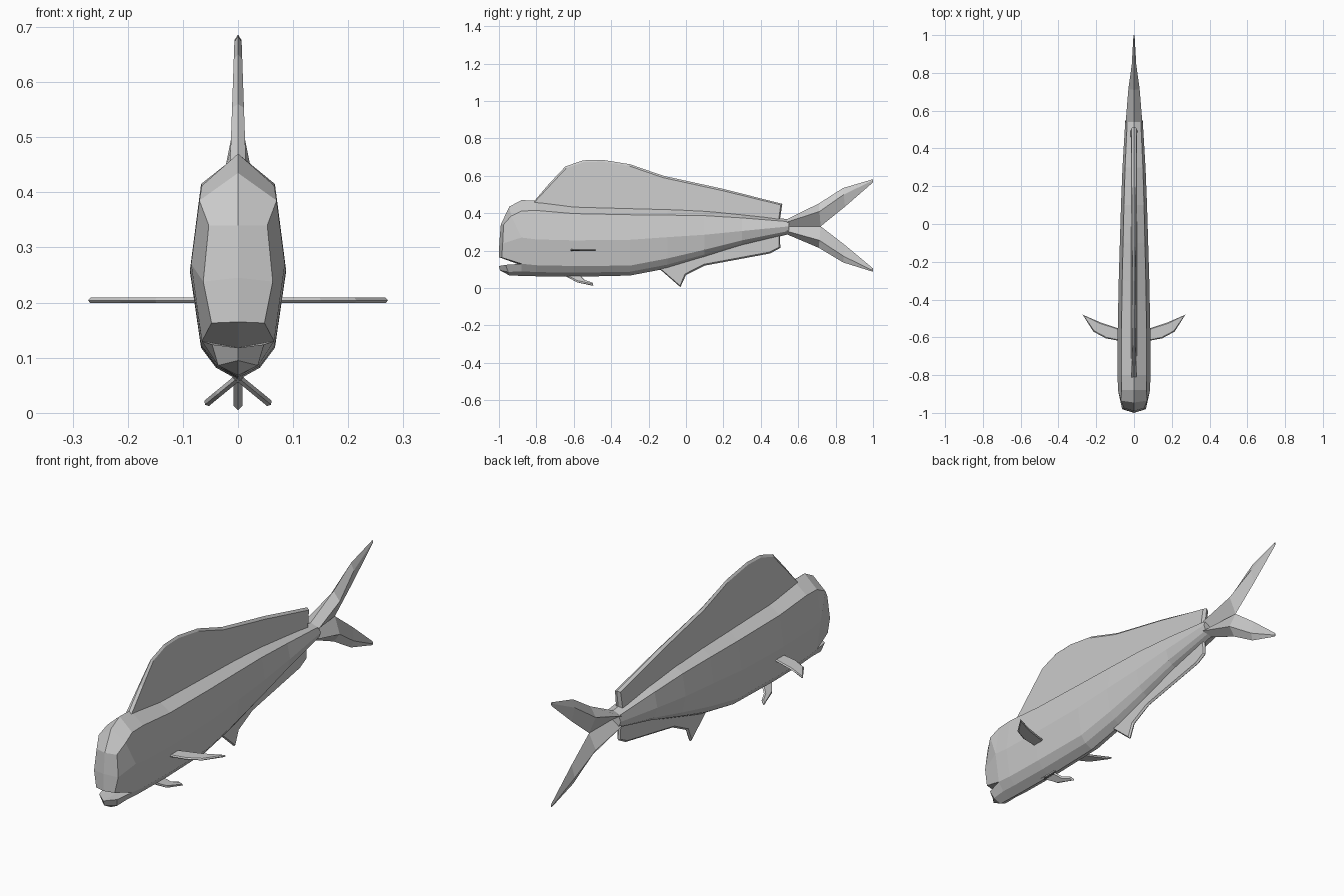
import bpy, bmesh
from mathutils import Vector

if "Cube" in bpy.data.objects:
    bpy.data.objects.remove(bpy.data.objects["Cube"])

grey = bpy.data.materials.new("fish grey")
grey.diffuse_color = (0.6, 0.6, 0.6, 1)
grey.use_nodes = True
grey.node_tree.nodes["Principled BSDF"].inputs["Base Color"].default_value = grey.diffuse_color


def finish(name, bm):
    bmesh.ops.remove_doubles(bm, verts=bm.verts, dist=0.0005)
    bmesh.ops.recalc_face_normals(bm, faces=bm.faces)
    mesh = bpy.data.meshes.new(name)
    bm.to_mesh(mesh)
    bm.free()
    mesh.materials.append(grey)
    obj = bpy.data.objects.new(name, mesh)
    bpy.context.collection.objects.link(obj)
    return obj


def add_face(bm, pts, mirror=False):
    bm.faces.new([bm.verts.new(p) for p in pts])
    if mirror:
        bm.faces.new([bm.verts.new((-p[0], p[1], p[2])) for p in reversed(pts)])


def section(y, top, shoulder, mid, low, bottom, w):
    """Half cross-section from back ridge to belly."""
    return [(0, y, top), (0.77 * w, y, shoulder), (w, y, mid), (0.77 * w, y, low),
            (0.46 * w, y, bottom + 0.38 * (low - bottom)), (0, y, bottom)]


def inset(pts, d):
    """Move a counter-clockwise outline inward by d."""
    out = []
    for i, p in enumerate(pts):
        a = (p - pts[i - 1]).normalized()
        b = (pts[(i + 1) % len(pts)] - p).normalized()
        n = Vector((-a.y - b.y, a.x + b.x))
        n.normalize()
        out.append(p + n * d)
    return out


def fin(name, outline, place, rim):
    """Thin plate with a sharp ridge around its edge."""
    pts = [Vector(p) for p in outline]
    area = sum(pts[i - 1].x * p.y - p.x * pts[i - 1].y for i, p in enumerate(pts))
    if area < 0:
        pts.reverse()
    inner = inset(pts, rim)
    bm = bmesh.new()
    n = len(pts)
    for s in (1, -1):
        add_face(bm, [place(p, s) for p in inner])
        for i in range(n):
            j = (i + 1) % n
            add_face(bm, [place(pts[i], 0), place(pts[j], 0),
                          place(inner[j], s), place(inner[i], s)])
    return finish(name, bm)


# Body: faceted loft from the gill line to the tail stalk
stations = [
    (-0.88, .47, .412, .27, .13, .065, .085),
    (-0.80, .468, .415, .26, .122, .063, .087),
    (-0.60, .443, .398, .255, .118, .06, .087),
    (-0.30, .435, .392, .258, .12, .067, .081),
    (-0.10, .43, .39, .272, .158, .105, .075),
    (0.10, .42, .387, .285, .205, .165, .069),
    (0.30, .40, .375, .305, .255, .228, .061),
    (0.55, .367, .355, .33, .305, .288, .046)]
rings = [section(*s) for s in stations]
bm = bmesh.new()
for a, b in zip(rings, rings[1:]):
    for i in range(5):
        add_face(bm, [a[i], a[i + 1], b[i + 1], b[i]], True)
for i in range(1, 4):
    add_face(bm, [rings[-1][0], rings[-1][i], rings[-1][i + 1]], True)
add_face(bm, [rings[-1][0], rings[-1][4], rings[-1][5]], True)

# Head: blunt forehead strip, cheeks and open mouth
top, shoulder, mid, low, keel, belly = rings[0]
centre = [(0, -1, .165), (0, -.998, .245), (0, -.99, .34), (0, -.945, .435), top]
side = [(.048, -.985, .163), (.063, -.98, .238), (.053, -.975, .34),
        (.07, -.935, .385), shoulder]
for i in range(4):
    add_face(bm, [centre[i], side[i], side[i + 1], centre[i + 1]], True)
throat = (0, -.87, .118)
add_face(bm, [side[0], low, mid, side[1]], True)
add_face(bm, [side[1], mid, side[3], side[2]], True)
add_face(bm, [side[3], mid, shoulder], True)
add_face(bm, [centre[0], throat, low, side[0]], True)

# Lower jaw
tip, rim = (0, -1, .118), (.047, -.965, .124)
chin, chin_side = (0, -.995, .095), (.036, -.95, .086)
under = (0, -.945, .068)
add_face(bm, [throat, tip, rim], True)
add_face(bm, [throat, rim, low], True)
add_face(bm, [tip, chin, chin_side, rim], True)
add_face(bm, [rim, chin_side, keel, low], True)
add_face(bm, [chin, under, chin_side], True)
add_face(bm, [under, belly, keel, chin_side], True)
finish("body", bm)


# Tail lobes: diamond sections given as leading edge, trailing edge, half thickness
def tail_lobe(name, sections):
    bm = bmesh.new()
    loops = []
    for lead, trail, w in sections:
        l, t = Vector((0, *lead)), Vector((0, *trail))
        m = l.lerp(t, 0.35)
        loops.append([l, m + Vector((w, 0, 0)), t, m - Vector((w, 0, 0))])
    for a, b in zip(loops, loops[1:]):
        for i in range(4):
            j = (i + 1) % 4
            add_face(bm, [a[i], a[j], b[j], b[i]])
    add_face(bm, loops[0])
    add_face(bm, loops[-1])
    finish(name, bm)


tail_lobe("upper_tail_lobe", [((.54, .368), (.54, .325), .044), ((.71, .452), (.72, .33), .03),
                              ((.84, .535), (.85, .435), .012), ((1, .582), (1, .565), .003)])
tail_lobe("lower_tail_lobe", [((.54, .287), (.54, .335), .044), ((.71, .215), (.72, .33), .03),
                              ((.84, .137), (.85, .23), .012), ((1, .087), (1, .105), .003)])

# Dorsal fin, thicker towards its root
fin("dorsal_fin",
    [(-.82, .455), (-.73, .56), (-.645, .65), (-.55, .683), (-.45, .686), (-.3, .662),
     (-.12, .6), (.2, .53), (.515, .45), (.5, .35), (.2, .39), (-.3, .41), (-.6, .42)],
    lambda p, s: (s * (.006 + .035 * max(0, .69 - p.y)), p.x, p.y), .01)

# Anal fin
fin("anal_fin",
    [(-.15, .11), (-.03, .005), (0, .07), (.1, .12), (.45, .185), (.505, .215),
     (.5, .3), (.3, .25), (.1, .19), (-.1, .13)],
    lambda p, s: (s * .008, p.x, p.y), .008)

# Paired fins: pectoral fins spread flat, pelvic fins slant down and outward
for label, sx in (("left", 1), ("right", -1)):
    fin(label + "_pectoral_fin",
        [(.06, -.622), (.15, -.605), (.215, -.57), (.272, -.48), (.18, -.52), (.06, -.56)],
        lambda p, s: (sx * p.x, p.y, .204 + s * .005), .006)
    fin(label + "_pelvic_fin",
        [(-.01, -.65), (.05, -.585), (.077, -.495), (.055, -.5), (.035, -.54), (-.01, -.57)],
        lambda p, s: (sx * (.78 * p.x + s * .004), p.y, .064 - .64 * p.x + s * .005), .006)
